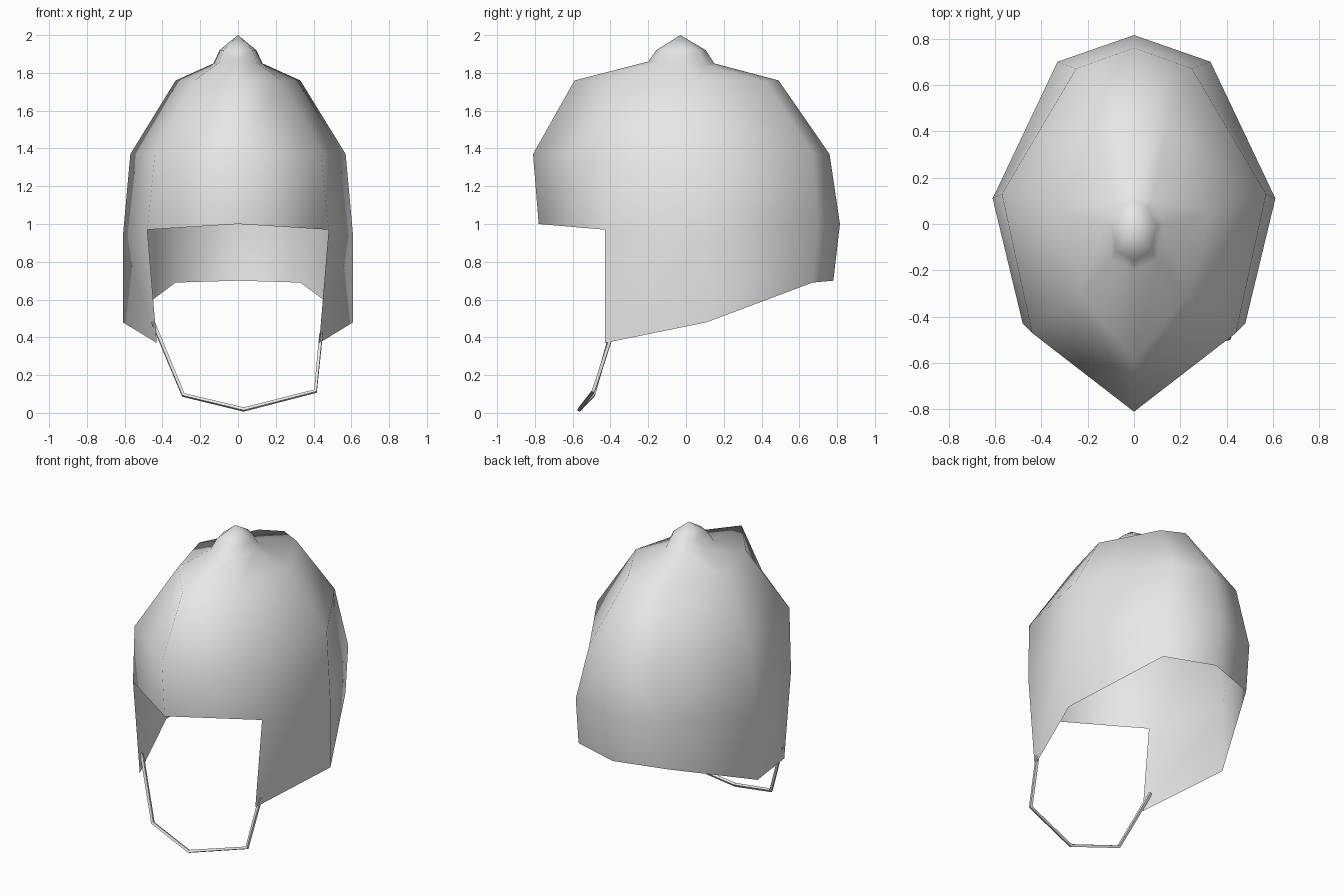
import bpy

cube = bpy.data.objects.get("Cube")
if cube:
    bpy.data.objects.remove(cube, do_unlink=True)


def make_material(name, rgb):
    mat = bpy.data.materials.new(name)
    mat.use_nodes = True
    color = (*rgb, 1.0)
    mat.diffuse_color = color
    mat.node_tree.nodes["Principled BSDF"].inputs["Base Color"].default_value = color
    return mat


pale_grey = make_material("pale grey", (0.8, 0.8, 0.8))

# Half rings of the shell, each running from the front ridge to the back seam
brim = [(0, -.78, 1), (.43, -.43, .37), (.61, .11, .48), (.33, .67, .69), (0, .78, .7)]
brow = [(0, -.78, 1), (.48, -.43, .97), (.61, .11, .93), (.33, .7, 1), (0, .815, 1)]
temple = [(0, -.81, 1.37), (.44, -.47, 1.37), (.57, .13, 1.37), (.25, .67, 1.37), (0, .76, 1.37)]
crown = [(0, -.59, 1.76), (.23, -.31, 1.76), (.33, .06, 1.76), (.14, .42, 1.76), (0, .49, 1.76)]
knob_base = [(0, -.2, 1.86), (.1, -.15, 1.855), (.13, 0, 1.85), (.08, .1, 1.85), (0, .15, 1.85)]
knob_mid = [(x * .75, -.03 + (y + .03) * .75, 1.92) for x, y, z in knob_base]
rings = [brim, brow, temple, crown, knob_base, knob_mid]

# Helmet shell with an open face, topped by a knob
columns = len(brim)
verts = [p for ring in rings for p in ring] + [(0, -.03, 2)]
apex = len(verts) - 1
faces = []
for r in range(len(rings) - 1):
    for c in range(columns - 1):
        if r == 0 and c == 0:
            continue  # face opening
        a = r * columns + c
        faces.append((a, a + 1, a + 1 + columns, a + columns))
for c in range(columns - 1):
    a = (len(rings) - 1) * columns + c
    faces.append((a, a + 1, apex))

# Drop the unused front point of the brim
used = sorted({i for f in faces for i in f})
remap = {old: new for new, old in enumerate(used)}
mesh = bpy.data.meshes.new("helmet_shell")
mesh.from_pydata([verts[i] for i in used], [], [[remap[i] for i in f] for f in faces])
mesh.materials.append(pale_grey)
mesh.shade_smooth()
shell = bpy.data.objects.new("helmet_shell", mesh)
bpy.context.collection.objects.link(shell)
mirror = shell.modifiers.new("Mirror", "MIRROR")
mirror.use_clip = True

# Thin chin strap hanging from the cheeks
path = [(-.45, -.38, .48), (-.29, -.49, .095), (.03, -.565, .018), (.41, -.49, .115), (.44, -.39, .42)]
curve = bpy.data.curves.new("chin_strap", "CURVE")
curve.dimensions = "3D"
curve.bevel_depth = .012
curve.bevel_resolution = 0
curve.use_fill_caps = True
spline = curve.splines.new("POLY")
spline.points.add(len(path) - 1)
for point, co in zip(spline.points, path):
    point.co = (*co, 1)
spline.use_smooth = False
curve.materials.append(pale_grey)
strap = bpy.data.objects.new("chin_strap", curve)
bpy.context.collection.objects.link(strap)
